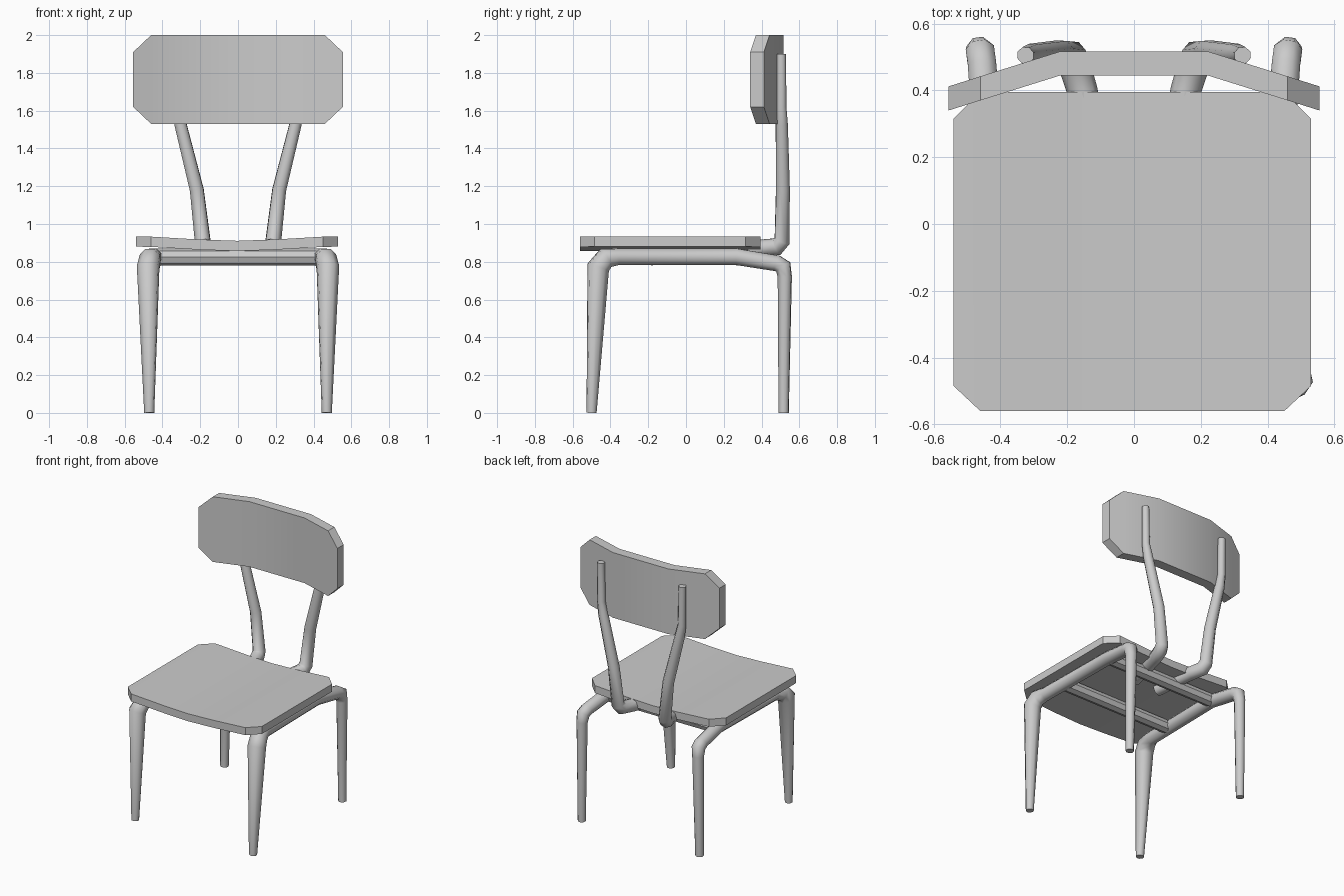
import bpy, bmesh, math

if "Cube" in bpy.data.objects:
    bpy.data.objects.remove(bpy.data.objects["Cube"])


def finish(ob, mirror=False):
    bpy.ops.object.select_all(action='DESELECT')
    ob.select_set(True)
    bpy.context.view_layer.objects.active = ob
    if ob.type == 'CURVE':
        bpy.ops.object.convert(target='MESH')
        ob = bpy.context.object
        bm = bmesh.new()
        bm.from_mesh(ob.data)
        bmesh.ops.remove_doubles(bm, verts=bm.verts, dist=0.0005)
        bmesh.ops.recalc_face_normals(bm, faces=bm.faces)
        bm.to_mesh(ob.data)
        bm.free()
    bpy.ops.object.shade_smooth_by_angle(angle=math.radians(50 if mirror else 25))
    if mirror:
        ob.modifiers.new("Mirror", 'MIRROR').use_mirror_merge = False


def tube(name, pts, mirror=True):
    """Eight-sided tapered tube through (x, y, z, radius) points."""
    cu = bpy.data.curves.new(name, 'CURVE')
    cu.dimensions = '3D'
    cu.bevel_depth = 1.0
    cu.bevel_resolution = 2
    cu.use_fill_caps = True
    sp = cu.splines.new('POLY')
    sp.points.add(len(pts) - 1)
    for p, (x, y, z, r) in zip(sp.points, pts):
        p.co = (x, y, z, 1)
        p.radius = r
    ob = bpy.data.objects.new(name, cu)
    bpy.context.collection.objects.link(ob)
    finish(ob, mirror)


def panel(name, half, thick, upright):
    """Bent board from columns (x, low, high, near), listed from centre outwards."""
    cols = [(-c[0],) + c[1:] for c in reversed(half) if c[0] > 0] + half
    bm = bmesh.new()
    rings = []
    for x, lo, hi, n in cols:
        quad = [(lo, n), (hi, n), (hi, n + thick), (lo, n + thick)]
        rings.append([bm.verts.new((x, d, s) if upright else (x, s, d)) for s, d in quad])
    for a, b in zip(rings, rings[1:]):
        for i in range(4):
            j = (i + 1) % 4
            bm.faces.new((a[i], a[j], b[j], b[i]))
    bm.faces.new(rings[0])
    bm.faces.new(rings[-1])
    bmesh.ops.recalc_face_normals(bm, faces=bm.faces)
    me = bpy.data.meshes.new(name)
    bm.to_mesh(me)
    bm.free()
    ob = bpy.data.objects.new(name, me)
    bpy.context.collection.objects.link(ob)
    finish(ob)
    return ob


# Seat board, slightly dished across its width
seat = panel("seat", [(0, -.56, .395, .857), (.2, -.56, .395, .864),
                      (.455, -.56, .395, .879), (.535, -.485, .315, .88)], .054, False)
seat.location.x = -.005

# Backrest board with swept-forward wings
panel("backrest", [(.22, 1.53, 2.0, .445), (.46, 1.53, 2.0, .37),
                   (.555, 1.62, 1.91, .34)], .072, True)

# Front leg, side rail and back leg as one bent tube per side
tube("leg_frame", [(.47, -.5, 0, .027), (.476, -.465, .77, .061),
                   (.465, -.425, .82, .058), (.45, -.36, .826, .047),
                   (.44, .27, .826, .047), (.455, .48, .792, .046),
                   (.46, .515, .773, .046), (.463, .523, .72, .039),
                   (.47, .517, 0, .028)])

# Cross bars under the seat
for name, y in (("front_cross_bar", -.18), ("rear_cross_bar", .27)):
    tube(name, [(-.43, y, .824, .045), (.43, y, .824, .045)], False)

# Backrest posts, bent forward under the seat
tube("back_post", [(.1, .12, .85, .043), (.155, .4, .872, .046),
                   (.18, .48, .88, .048), (.187, .508, .91, .044),
                   (.218, .513, 1.18, .039), (.305, .507, 1.53, .034),
                   (.322, .505, 1.62, .028), (.325, .505, 1.9, .026)])
